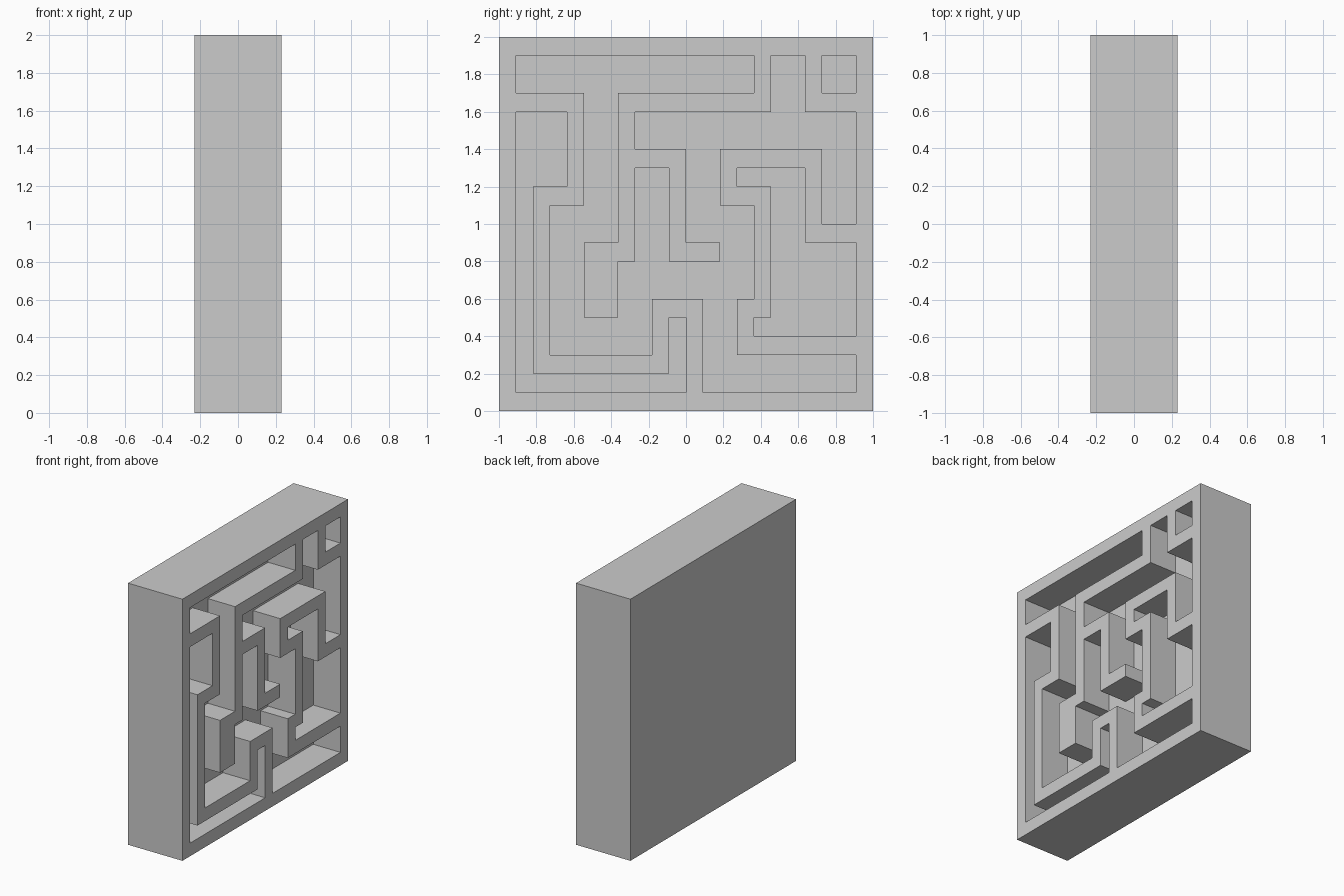
import bpy, bmesh

if "Cube" in bpy.data.objects:
    bpy.data.objects.remove(bpy.data.objects["Cube"])

HALF = 0.23      # half the block's thickness
FLOOR = 0.0      # x of the pocket floors

# Pocket outlines on a 22 x 20 grid; each pair is a corner that runs
# sideways to the next pair's column, then vertically to its row.
POCKETS = [
    [(1, 19), (15, 17), (7, 9), (5, 5), (7, 8), (8, 13), (10, 8), (13, 9),
     (11, 14), (8, 16), (16, 19), (18, 16), (21, 10), (19, 14), (13, 11),
     (15, 6), (14, 3), (21, 1), (12, 6), (9, 3), (3, 11), (5, 17)],
    [(1, 16), (4, 12), (2, 2), (10, 5), (11, 1)],
    [(14, 13), (18, 9), (21, 4), (15, 5), (16, 12)],
    [(19, 19), (21, 17)],
]


def prism(name, points, x0, x1):
    """Extrude a (y, z) outline from x0 to x1."""
    bm = bmesh.new()
    face = bm.faces.new([bm.verts.new((x0, y, z)) for y, z in points])
    out = bmesh.ops.extrude_face_region(bm, geom=[face], use_keep_orig=True)
    for v in out["geom"]:
        if isinstance(v, bmesh.types.BMVert):
            v.co.x = x1
    bmesh.ops.recalc_face_normals(bm, faces=bm.faces)
    mesh = bpy.data.meshes.new(name)
    bm.to_mesh(mesh)
    bm.free()
    obj = bpy.data.objects.new(name, mesh)
    bpy.context.collection.objects.link(obj)
    return obj


def outline(pairs):
    pts = []
    for (c, r), (c2, _) in zip(pairs, pairs[1:] + pairs[:1]):
        pts += [(c / 11 - 1, r / 10), (c2 / 11 - 1, r / 10)]
    return pts


# Solid block
block = prism("maze_block", [(-1, 0), (1, 0), (1, 2), (-1, 2)], -HALF, HALF)

# Carve the maze passages into the +x side
bpy.context.view_layer.objects.active = block
for i, pairs in enumerate(POCKETS):
    cutter = prism(f"passage_cutter_{i}", outline(pairs), FLOOR, HALF + 0.2)
    cutter.hide_render = True
    mod = block.modifiers.new("passage", 'BOOLEAN')
    mod.operation = 'DIFFERENCE'
    mod.solver = 'EXACT'
    mod.object = cutter
    bpy.ops.object.modifier_apply(modifier=mod.name)
    bpy.data.objects.remove(cutter)
